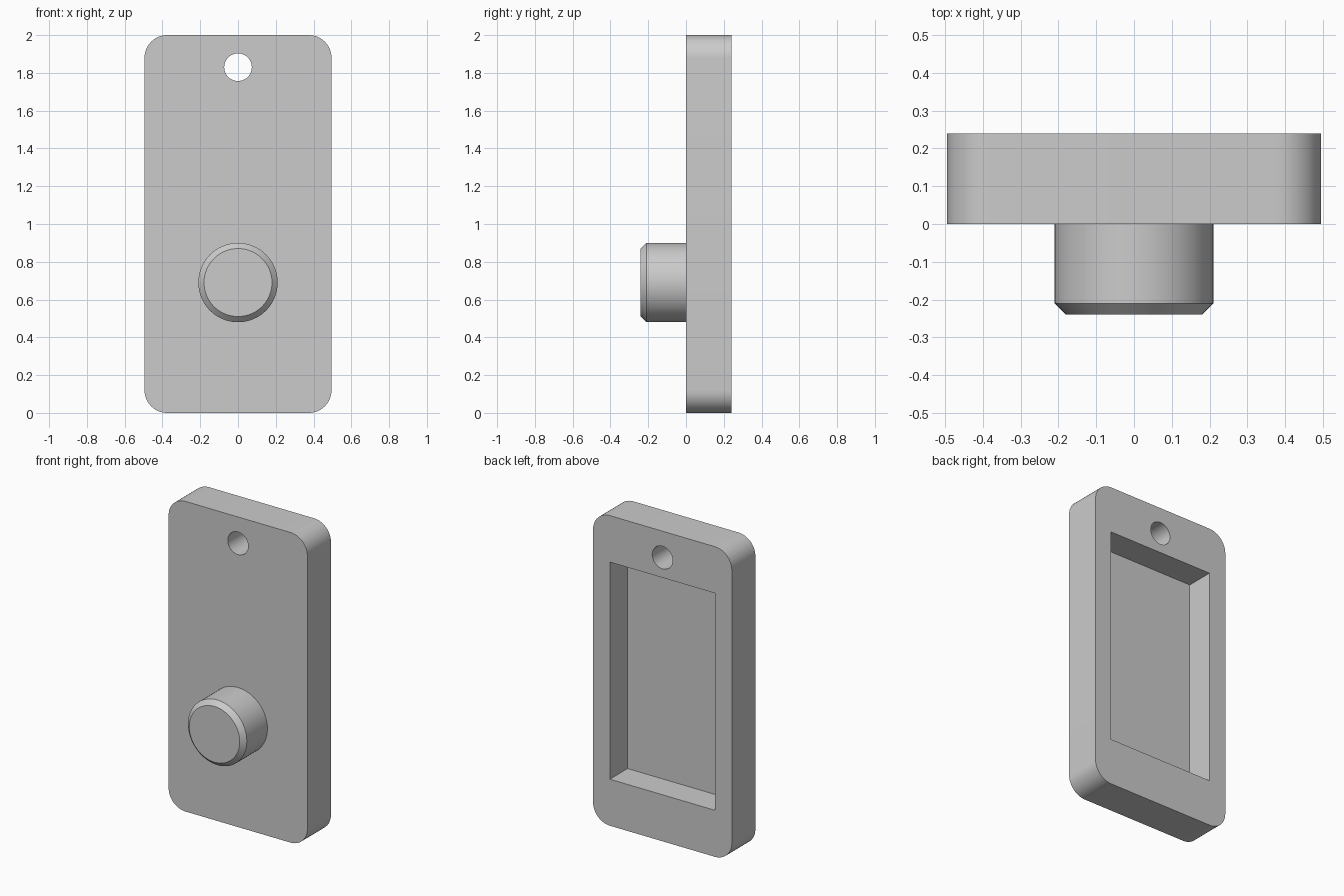
import bpy
import bmesh
import math
from mathutils import Matrix, Vector

if "Cube" in bpy.data.objects:
    bpy.data.objects.remove(bpy.data.objects["Cube"], do_unlink=True)

grey = bpy.data.materials.new("plain_grey")
grey.use_nodes = True
grey.diffuse_color = (0.6, 0.6, 0.6, 1)
grey.node_tree.nodes["Principled BSDF"].inputs["Base Color"].default_value = (0.6, 0.6, 0.6, 1)


def finish(bm, name):
    bmesh.ops.recalc_face_normals(bm, faces=bm.faces)
    mesh = bpy.data.meshes.new(name)
    bm.to_mesh(mesh)
    bm.free()
    mesh.materials.append(grey)
    obj = bpy.data.objects.new(name, mesh)
    bpy.context.collection.objects.link(obj)
    return obj


def box(name, width, y0, y1, z0, z1, radius=0):
    """Box centred on x, with optional rounded corners seen from the front."""
    bm = bmesh.new()
    place = Matrix.Translation((0, (y0 + y1) / 2, (z0 + z1) / 2))
    size = Matrix.Diagonal((width, y1 - y0, z1 - z0, 1))
    bmesh.ops.create_cube(bm, size=1, matrix=place @ size)
    if radius:
        corners = [e for e in bm.edges
                   if abs(e.verts[0].co.y - e.verts[1].co.y) > 0.01]
        bmesh.ops.bevel(bm, geom=corners, offset=radius, segments=12,
                        profile=0.5, affect='EDGES')
    return finish(bm, name)


def cylinder(name, radius, y0, y1, z, chamfer=0):
    """Cylinder along y, with an optional chamfer on its front rim."""
    bm = bmesh.new()
    place = Matrix.Translation((0, (y0 + y1) / 2, z))
    turn = Matrix.Rotation(math.pi / 2, 4, 'X')
    bmesh.ops.create_cone(bm, cap_ends=True, segments=64, radius1=radius,
                          radius2=radius, depth=y1 - y0, matrix=place @ turn)
    if chamfer:
        rim = [e for e in bm.edges
               if all(abs(v.co.y - y0) < 0.001 for v in e.verts)]
        bmesh.ops.bevel(bm, geom=rim, offset=chamfer, segments=1,
                        affect='EDGES')
    return finish(bm, name)


def select_only(obj):
    bpy.ops.object.select_all(action='DESELECT')
    obj.select_set(True)
    bpy.context.view_layer.objects.active = obj


def cut(obj, cutter):
    cutter.hide_render = True
    mod = obj.modifiers.new("cut", 'BOOLEAN')
    mod.operation = 'DIFFERENCE'
    mod.solver = 'EXACT'
    mod.object = cutter
    select_only(obj)
    bpy.ops.object.modifier_apply(modifier=mod.name)
    bpy.data.objects.remove(cutter, do_unlink=True)


# Rounded plate with a hanging hole and an open pocket in the back
plate = box("plate", 0.99, 0, 0.24, 0, 2, radius=0.12)
cut(plate, box("pocket_cutter", 0.75, 0.06, 0.4, 0.3, 1.7))
cut(plate, cylinder("hole_cutter", 0.073, -0.2, 0.4, 1.83))

# Chamfered round knob on the front
knob = cylinder("knob", 0.21, -0.24, 0.03, 0.69, chamfer=0.03)

for part in (plate, knob):
    select_only(part)
    bpy.ops.object.shade_smooth_by_angle(angle=math.radians(30))
